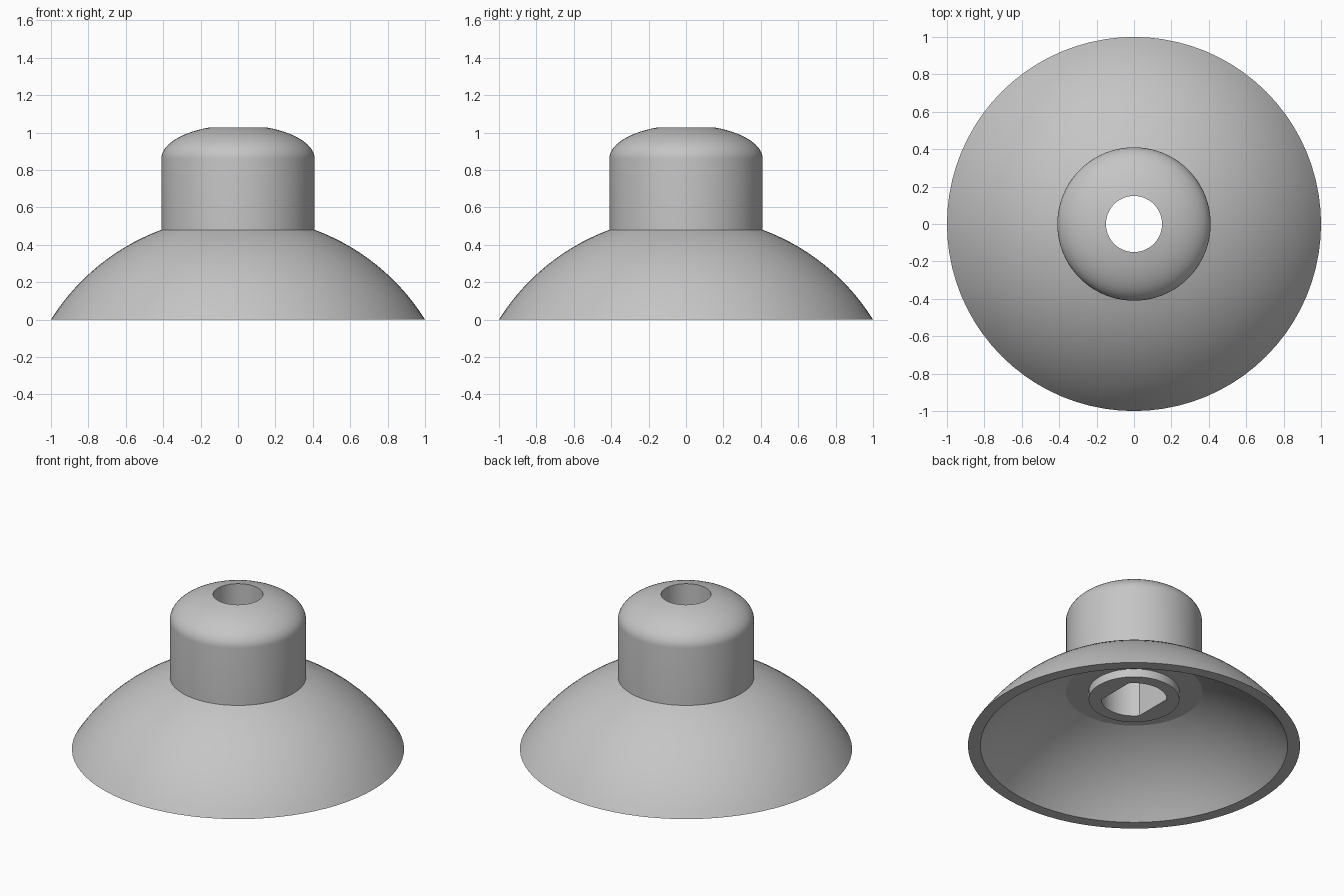
import bpy, bmesh, math

cube = bpy.data.objects.get("Cube")
if cube:
    bpy.data.objects.remove(cube)

SEGMENTS = 80
FLAT = 0.15        # half width of the keyed bore between its two flats
NECK = 0.41        # radius of the knob
KEY_RADIUS = FLAT / math.cos(math.radians(40.5))

grey = bpy.data.materials.new("light grey")
grey.use_nodes = True
colour = (0.56, 0.56, 0.56, 1)
grey.diffuse_color = colour
grey.node_tree.nodes["Principled BSDF"].inputs["Base Color"].default_value = colour


def lathe(name, profile):
    """Revolve (radius, height, keyed) rings; keyed rings get two flats."""
    bm = bmesh.new()
    rings = []
    for radius, z, keyed in profile:
        ring = []
        for i in range(SEGMENTS):
            a = math.tau * i / SEGMENTS
            x, y = radius * math.cos(a), radius * math.sin(a)
            if keyed:
                x = max(-FLAT, min(FLAT, x))
            ring.append(bm.verts.new((x, y, z)))
        rings.append(ring)
    for low, high in zip(rings, rings[1:]):
        for i in range(SEGMENTS):
            j = (i + 1) % SEGMENTS
            bm.faces.new((low[i], low[j], high[j], high[i]))
    bmesh.ops.remove_doubles(bm, verts=bm.verts, dist=0.0001)
    mesh = bpy.data.meshes.new(name)
    bm.to_mesh(mesh)
    bm.free()
    mesh.materials.append(grey)
    obj = bpy.data.objects.new(name, mesh)
    bpy.context.collection.objects.link(obj)
    bpy.ops.object.select_all(action="DESELECT")
    obj.select_set(True)
    bpy.context.view_layer.objects.active = obj
    bpy.ops.object.shade_smooth_by_angle(angle=math.radians(22))
    return obj


def dome(rim, top, steps=14):
    """Spherical arc on the axis, from the rim at z = 0 up to the neck."""
    drop = (rim ** 2 - NECK ** 2 - top ** 2) / (2 * top)
    size = math.hypot(rim, drop)
    start, end = math.asin(rim / size), math.asin(NECK / size)
    angles = [start + (end - start) * k / steps for k in range(steps + 1)]
    return [(size * math.sin(a), size * math.cos(a) - drop, False) for a in angles]


# Flared cup: inner dome down to the rim, then outer dome up to the neck
lathe("flared_cup", dome(0.925, 0.375)[::-1] + dome(1.0, 0.48))

# Knob: straight wall, rounded crown, stepped bore and the boss underneath
crown_end = math.acos(FLAT / NECK)
crown = [(NECK * math.cos(crown_end * k / 14), 0.86 + 0.18 * math.sin(crown_end * k / 14), False)
         for k in range(15)]
bore = [(FLAT, 0.72, False), (KEY_RADIUS, 0.72, True), (KEY_RADIUS, 0.32, True)]
boss = [(0.273, 0.32, False), (0.273, 0.375, False), (NECK, 0.375, False)]
lathe("knob", [(NECK, 0.48, False)] + crown + bore + boss)
